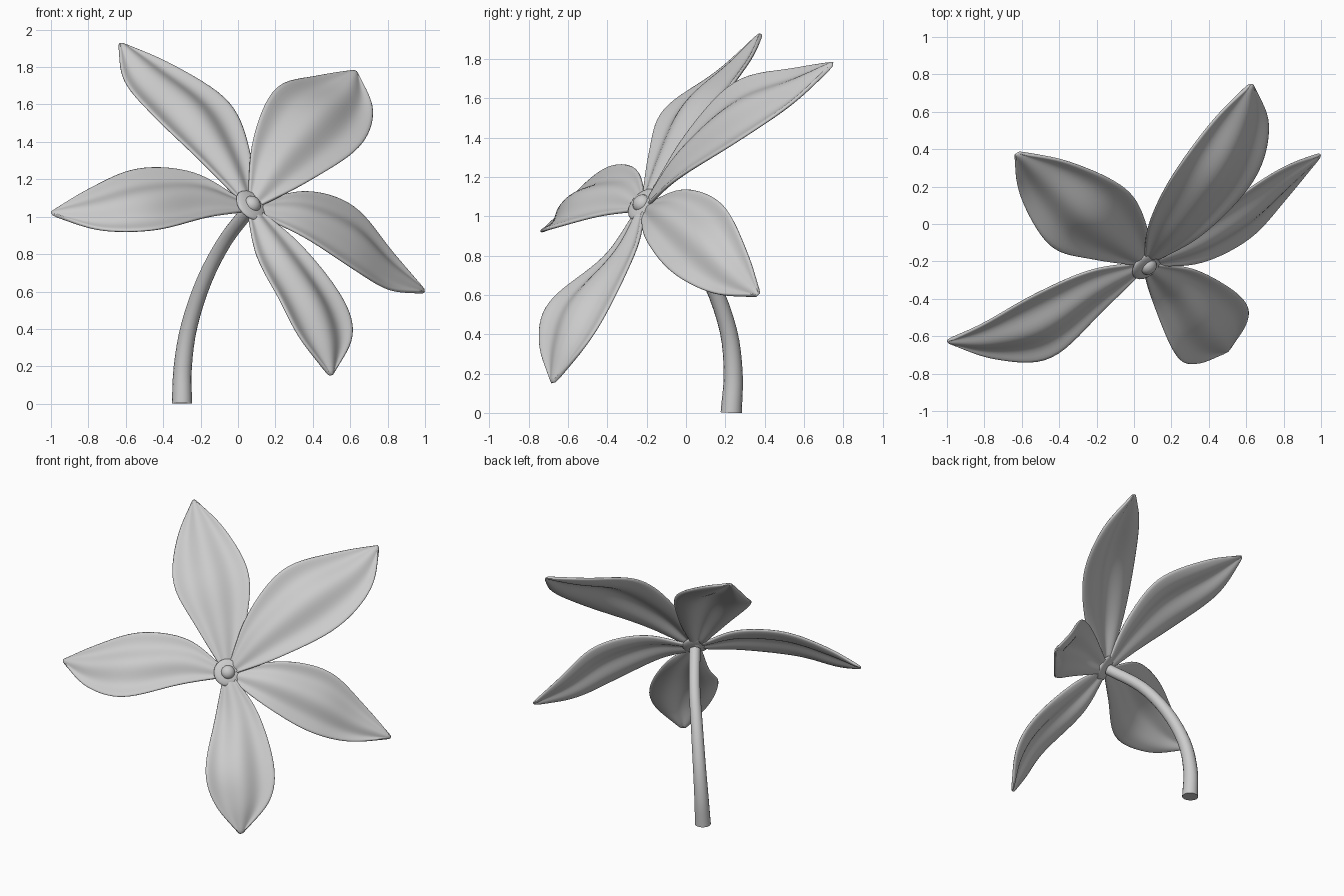
import bpy
import bmesh
from math import cos
from mathutils import Vector

cube = bpy.data.objects.get("Cube")
if cube:
    bpy.data.objects.remove(cube)

grey = bpy.data.materials.new("pale_grey")
grey.use_nodes = True
grey.diffuse_color = (0.6, 0.6, 0.6, 1)
grey.node_tree.nodes["Principled BSDF"].inputs["Base Color"].default_value = (0.6, 0.6, 0.6, 1)

HEART = Vector((0.07, -0.22, 1.06))              # where all petals meet
AXIS = Vector((0.55, -0.62, 0.55)).normalized()  # direction the bloom faces
RIDGE = 0.045                                    # height of the midrib relative to petal width


def smooth_path(points, steps):
    """Catmull-Rom curve through the points."""
    pts = [Vector(p) for p in points]
    pts = [pts[0] * 2 - pts[1]] + pts + [pts[-1] * 2 - pts[-2]]
    path = []
    for a, b, c, d in zip(pts, pts[1:], pts[2:], pts[3:]):
        for k in range(steps):
            t = k / steps
            path.append(b + ((c - a) * t + (a * 2 - b * 5 + c * 4 - d) * t ** 2
                             + (b * 3 - a - c * 3 + d) * t ** 3) / 2)
    return path + [pts[-2]]


def finish(name, bm, angle):
    bmesh.ops.recalc_face_normals(bm, faces=bm.faces)
    mesh = bpy.data.meshes.new(name)
    bm.to_mesh(mesh)
    bm.free()
    mesh.materials.append(grey)
    obj = bpy.data.objects.new(name, mesh)
    bpy.context.collection.objects.link(obj)
    bpy.ops.object.select_all(action="DESELECT")
    obj.select_set(True)
    bpy.context.view_layer.objects.active = obj
    bpy.ops.object.shade_smooth_by_angle(angle=angle)
    return obj


def bridge_rows(bm, rows, closed=False):
    for a, b in zip(rows, rows[1:]):
        count = len(a)
        for i in range(count if closed else count - 1):
            j = (i + 1) % count
            bm.faces.new((a[i], a[j], b[j], b[i]))


def petal(name, tip, edge_a, edge_b):
    """Blade between two edge curves, with a raised midrib, a gutter each side and flared edges."""
    tip = Vector(tip)
    spread = (Vector(edge_a[0]) - Vector(edge_b[0])).normalized()
    root = HEART + (tip - HEART).normalized() * 0.04
    side_a = smooth_path([root + spread * 0.04, *edge_a, tip + spread * 0.008], 4)
    side_b = smooth_path([root - spread * 0.04, *edge_b, tip - spread * 0.008], 4)
    bm = bmesh.new()
    rows = []
    for a, b in zip(side_a, side_b):
        normal = (a - b).cross(tip - HEART).normalized()
        if normal.dot(AXIS) < 0:
            normal.negate()
        height = RIDGE * (a - b).length
        row = []
        for k in range(-6, 7):
            v = k / 6
            lift = normal * height * (cos(5.5 * v) - 0.71 * v * v)
            row.append(bm.verts.new((a + b) / 2 + (a - b) / 2 * v + lift))
        rows.append(row)
    bridge_rows(bm, rows)
    obj = finish(name, bm, 1.0)
    solid = obj.modifiers.new("thickness", "SOLIDIFY")
    solid.thickness = 0.02
    solid.offset = 0
    rounding = obj.modifiers.new("rounding", "SUBSURF")
    rounding.levels = rounding.render_levels = 1


petal("upper_right_petal", (-.63, .38, 1.93),
      [(.07, -.01, 1.33), (-.04, .19, 1.61), (-.34, .33, 1.81)],
      [(-.22, -.19, 1.32), (-.45, -.12, 1.54), (-.61, .15, 1.73)])
petal("upper_left_petal", (.63, .75, 1.78),
      [(.08, 0, 1.42), (.2, .25, 1.69), (.42, .55, 1.755)],
      [(.38, -.05, 1.19), (.65, .24, 1.37), (.725, .53, 1.57)])
petal("left_petal", (1.0, .37, .6),
      [(.36, 0, 1.14), (.62, .19, 1.06), (.82, .31, .82)],
      [(.36, -.21, .89), (.62, -.08, .72), (.81, .13, .61)])
petal("lower_petal", (.5, -.68, .15),
      [(.34, -.25, .85), (.56, -.375, .57), (.615, -.5, .36)],
      [(.1, -.42, .79), (.22, -.7, .565), (.33, -.75, .355)])
petal("right_petal", (-1.0, -.63, 1.02),
      [(-.24, -.25, 1.24), (-.54, -.38, 1.26), (-.8, -.53, 1.15)],
      [(-.16, -.46, 1.0), (-.44, -.72, .93), (-.74, -.725, .93)])

# Curved stem, slightly flared at the foot
path = smooth_path([(-.30, .23, 0), (-.295, .24, .2), (-.26, .215, .42),
                    (-.18, .13, .66), (-.07, 0, .87), (.06, -.19, 1.04)], 4)
bm = bmesh.new()
rings = []
for i, p in enumerate(path):
    along = path[min(i + 1, len(path) - 1)] - path[max(i - 1, 0)]
    turn = Vector((0, 0, 1)).rotation_difference(along)
    ring = bmesh.ops.create_circle(bm, segments=16, radius=0.038 + 0.016 * (1 - i / len(path)) ** 2)["verts"]
    for vert in ring:
        vert.co = p + turn @ vert.co
        vert.co.z = max(vert.co.z, 0)
    rings.append(ring)
bridge_rows(bm, rings, closed=True)
bm.faces.new(rings[0])
bm.faces.new(rings[-1])
finish("stem", bm, 0.6)


# Flat hub joining the petals and the bud in the middle
def ball(name, centre, radius, flatten):
    bm = bmesh.new()
    bmesh.ops.create_uvsphere(bm, u_segments=20, v_segments=12, radius=radius)
    turn = Vector((0, 0, 1)).rotation_difference(AXIS)
    for vert in bm.verts:
        vert.co.z *= flatten
        vert.co = centre + turn @ vert.co
    finish(name, bm, 1.0)


ball("hub", HEART, 0.095, 0.25)
ball("centre_bud", HEART + AXIS * 0.01, 0.048, 0.85)
